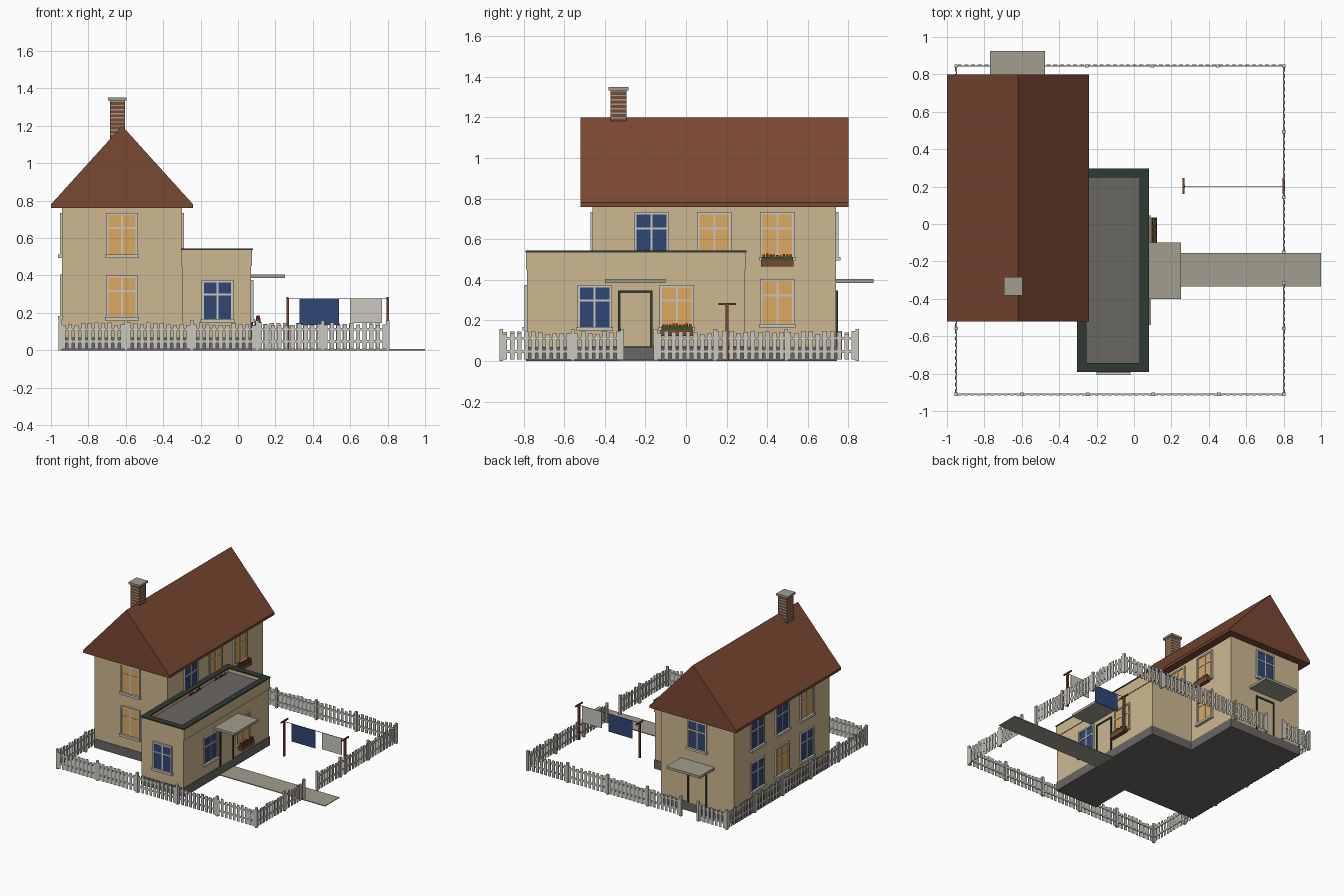
import bpy, bmesh, math, random
from mathutils import Matrix, Vector

if "Cube" in bpy.data.objects:
    bpy.data.objects.remove(bpy.data.objects["Cube"])

random.seed(4)


def material(name, hexcode):
    m = bpy.data.materials.new(name)
    rgb = [int(hexcode[i:i + 2], 16) / 255 for i in (0, 2, 4)]
    lin = [c / 12.92 if c <= 0.04045 else ((c + 0.055) / 1.055) ** 2.4 for c in rgb]
    m.diffuse_color = (*lin, 1)
    m.use_nodes = True
    m.node_tree.nodes["Principled BSDF"].inputs["Base Color"].default_value = m.diffuse_color
    return m


WALL = material("cream wall", "CDB990")
ROOF = material("brown tile", "7A4832")
TRIM = material("dark green trim", "303A33")
GREY = material("dark grey", "6A6764")
BLUE = material("blue glass", "314676")
LAMP = material("yellow glass", "DBA860")
PALE = material("off white", "CAC7BD")
STONE = material("stone", "A29D8E")
RED = material("flower red", "B8201E")
LEAF = material("leaf green", "34552C")


def part(name, boxes, matrix=None):
    """One object from boxes (material, x0, x1, y0, y1, z0, z1)."""
    bm = bmesh.new()
    mats = []
    for mat, x0, x1, y0, y1, z0, z1 in boxes:
        if mat not in mats:
            mats.append(mat)
        m = Matrix.Translation(((x0 + x1) / 2, (y0 + y1) / 2, (z0 + z1) / 2)) @ \
            Matrix.Diagonal((x1 - x0, y1 - y0, z1 - z0, 1))
        made = bmesh.ops.create_cube(bm, size=1, matrix=m)
        for f in {f for v in made["verts"] for f in v.link_faces}:
            f.material_index = mats.index(mat)
    return finish(name, bm, mats, matrix)


def finish(name, bm, mats, matrix=None):
    if matrix:
        bm.transform(matrix)
    me = bpy.data.meshes.new(name)
    bm.to_mesh(me)
    bm.free()
    for m in mats:
        me.materials.append(m)
    ob = bpy.data.objects.new(name, me)
    bpy.context.collection.objects.link(ob)
    return ob


# Wall frames: local x along the wall, local -y outward, z up
XL, XR, YF, YB = -0.94, -0.30, -0.46, 0.74      # main house
EX, EF, EB = 0.07, -0.785, 0.29                 # extension


def on_wall(side, along, wall):
    angle = {"front": 0, "right": 90, "back": 180, "left": -90}[side]
    pos = (along, wall, 0) if side in ("front", "back") else (wall, along, 0)
    return Matrix.Translation(pos) @ Matrix.Rotation(math.radians(angle), 4, "Z")


def window(name, side, along, wall, z0, glass, w=0.17, h=0.235):
    a, z1, bar = w / 2, z0 + h, z0 + h * 0.65
    t = 0.012
    part(name, [
        (glass, -a + t, a - t, -0.005, 0.003, z0 + t, z1 - t),
        (PALE, -a, -a + t, -0.012, 0.003, z0, z1),
        (PALE, a - t, a, -0.012, 0.003, z0, z1),
        (PALE, -a + t, a - t, -0.012, 0.003, z1 - t, z1),
        (PALE, -a - 0.005, a + 0.005, -0.022, 0.003, z0 - 0.006, z0 + t),
        (PALE, -0.005, 0.005, -0.009, 0.003, z0 + t, z1 - t),
        (PALE, -a + t, a - t, -0.009, 0.003, bar - 0.005, bar + 0.005),
    ], on_wall(side, along, wall))


def flower_box(name, along, wall, z):
    boxes = [(ROOF, -0.08, 0.08, -0.052, -0.022, z - 0.035, z - 0.005),
             (LEAF, -0.077, 0.077, -0.049, -0.025, z - 0.005, z + 0.012)]
    for i in range(9):
        x = -0.066 + i * 0.0165
        y = -0.037 + random.uniform(-0.006, 0.006)
        top = z + random.uniform(0.02, 0.03)
        boxes.append((RED, x - 0.006, x + 0.006, y - 0.006, y + 0.006, z + 0.008, top))
    part(name, boxes, on_wall("right", along, wall))


def door(name, side, along, wall):
    part(name, [
        (WALL, -0.073, 0.073, -0.004, 0.003, 0.07, 0.335),
        (TRIM, -0.085, -0.073, -0.01, 0.003, 0.07, 0.347),
        (TRIM, 0.073, 0.085, -0.01, 0.003, 0.07, 0.347),
        (TRIM, -0.073, 0.073, -0.01, 0.003, 0.335, 0.347),
    ], on_wall(side, along, wall))


def ring(mat, x0, x1, y0, y1, z0, z1, t):
    return [(mat, x0, x1, y0, y0 + t, z0, z1), (mat, x0, x1, y1 - t, y1, z0, z1),
            (mat, x0, x0 + t, y0 + t, y1 - t, z0, z1),
            (mat, x1 - t, x1, y0 + t, y1 - t, z0, z1)]


# House body, extension and plinth
part("main_walls", [(WALL, XL, XR, YF, YB, 0.07, 0.765)])
part("extension_walls", [(WALL, XR, EX, EF, EB, 0.07, 0.455)])
part("main_plinth", [(GREY, XL - 0.004, XR + 0.004, YF - 0.004, YB + 0.004, 0, 0.07)])
part("extension_plinth", [(GREY, XR, EX + 0.004, EF - 0.004, EB + 0.004, 0, 0.0699)])

# Flat roof with parapet
P = (XR - 0.002, EX + 0.006, EF - 0.004, EB + 0.005)
part("parapet", ring(WALL, *P, 0.45, 0.535, 0.042))
part("parapet_cap", ring(TRIM, P[0] - 0.003, P[1] + 0.003, P[2] - 0.003, P[3] + 0.003,
                         0.535, 0.545, 0.05))
part("flat_roof", [(GREY, P[0] + 0.03, P[1] - 0.03, P[2] + 0.03, P[3] - 0.03, 0.45, 0.51)])

# Gable roof: extruded profile
bm = bmesh.new()
profile = [(-1.0, 0.76), (-0.24, 0.76), (-0.24, 0.78), (-0.62, 1.20), (-1.0, 0.78)]
face = bm.faces.new([bm.verts.new((x, -0.52, z)) for x, z in profile])
out = bmesh.ops.extrude_face_region(bm, geom=[face])
bmesh.ops.translate(bm, vec=Vector((0, 1.32, 0)),
                    verts=[v for v in out["geom"] if isinstance(v, bmesh.types.BMVert)])
bmesh.ops.recalc_face_normals(bm, faces=bm.faces)
finish("gable_roof", bm, [ROOF])

# Chimney in brick courses with mortar bands
courses = []
for i in range(12):
    z = 1.07 + i * 0.022
    courses.append((ROOF, -0.685, -0.605, -0.373, -0.293, z, z + 0.015))
    courses.append((STONE, -0.685, -0.605, -0.373, -0.293, z + 0.015, z + 0.022))
part("chimney", courses)
part("chimney_cap", [(STONE, -0.695, -0.595, -0.383, -0.283, 1.334, 1.35)])

# Windows
window("front_upper_window", "front", -0.62, YF, 0.50, LAMP)
window("front_lower_window", "front", -0.62, YF, 0.165, LAMP)
window("back_upper_window", "back", -0.62, YB, 0.50, BLUE)
window("extension_front_window", "front", -0.11, EF, 0.155, BLUE, h=0.22)
window("extension_right_window_1", "right", -0.45, EX, 0.155, BLUE, h=0.22)
window("extension_right_window_2", "right", -0.045, EX, 0.155, LAMP, h=0.22)
window("right_lower_window", "right", 0.45, XR, 0.17, LAMP)
ROWS = (-0.17, 0.14, 0.45)
for i, y in enumerate(ROWS):
    window(f"right_upper_window_{i}", "right", y, XR, 0.50, (BLUE, LAMP, LAMP)[i])
    window(f"left_upper_window_{i}", "left", y, XL, 0.50, (LAMP, BLUE, BLUE)[i])
    window(f"left_lower_window_{i}", "left", y, XL, 0.17, (BLUE, LAMP, BLUE)[i])
    flower_box(f"upper_flower_box_{i}", y, XR, 0.50)
flower_box("lower_flower_box", -0.045, EX, 0.158)

# Doors, canopies and path
door("front_door", "right", -0.25, EX)
door("back_door", "back", -0.62, YB)
part("front_canopy", [(STONE, EX, 0.25, -0.40, -0.10, 0.385, 0.405)])
part("back_canopy", [(STONE, -0.77, -0.475, YB, 0.925, 0.385, 0.405)])
part("path", [(STONE, EX, 1.0, -0.335, -0.155, 0, 0.006)])

# Picket fence: posts, rails and pickets along each side, with gate gaps
FX0, FX1, FY0, FY1, BAY = -0.95, 0.80, -0.91, 0.845, 0.351


def fence(name, start, length, angle, gap=None):
    runs = [(0, length)] if not gap else [(0, gap[0]), (gap[1], length)]
    boxes = []
    for a, b in runs:
        for z in (0.04, 0.105):
            boxes.append((PALE, a, b, -0.003, 0.003, z, z + 0.014))
        n = round((b - a) / 0.035)
        step = (b - a) / n
        for i in range(n):
            c = a + (i + 0.5) * step
            boxes.append((PALE, c - 0.011, c + 0.011, -0.007, -0.003,
                          0.008, random.uniform(0.132, 0.148)))
        posts = {a, b} | {k * BAY for k in range(6) if a + 0.05 < k * BAY < b - 0.05}
        for p in sorted(posts):
            boxes.append((PALE, p - 0.009, p + 0.009, -0.009, 0.009, 0, 0.158))
    part(name, boxes, Matrix.Translation(start) @ Matrix.Rotation(math.radians(angle), 4, "Z"))


fence("front_fence", (FX0, FY0, 0), FX1 - FX0, 0)
fence("right_fence", (FX1, FY0, 0), FY1 - FY0, 90, (0.595, 0.76))
fence("back_fence", (FX1, FY1, 0), FX1 - FX0, 180, (1.345, 1.50))
fence("left_fence", (FX0, FY1, 0), FY1 - FY0, -90)

# Washing line
for label, x in (("left", 0.265), ("right", 0.80)):
    part(f"{label}_line_post", [(ROOF, x - 0.007, x + 0.007, 0.195, 0.209, 0, 0.276),
                                (ROOF, x - 0.005, x + 0.005, 0.16, 0.247, 0.275, 0.285)])
part("washing_line", [(TRIM, 0.265, 0.80, 0.2005, 0.2035, 0.274, 0.277)])
part("blue_sheet", [(BLUE, 0.33, 0.54, 0.200, 0.204, 0.135, 0.275)])
part("pale_sheet", [(PALE, 0.60, 0.77, 0.200, 0.204, 0.145, 0.275)])
